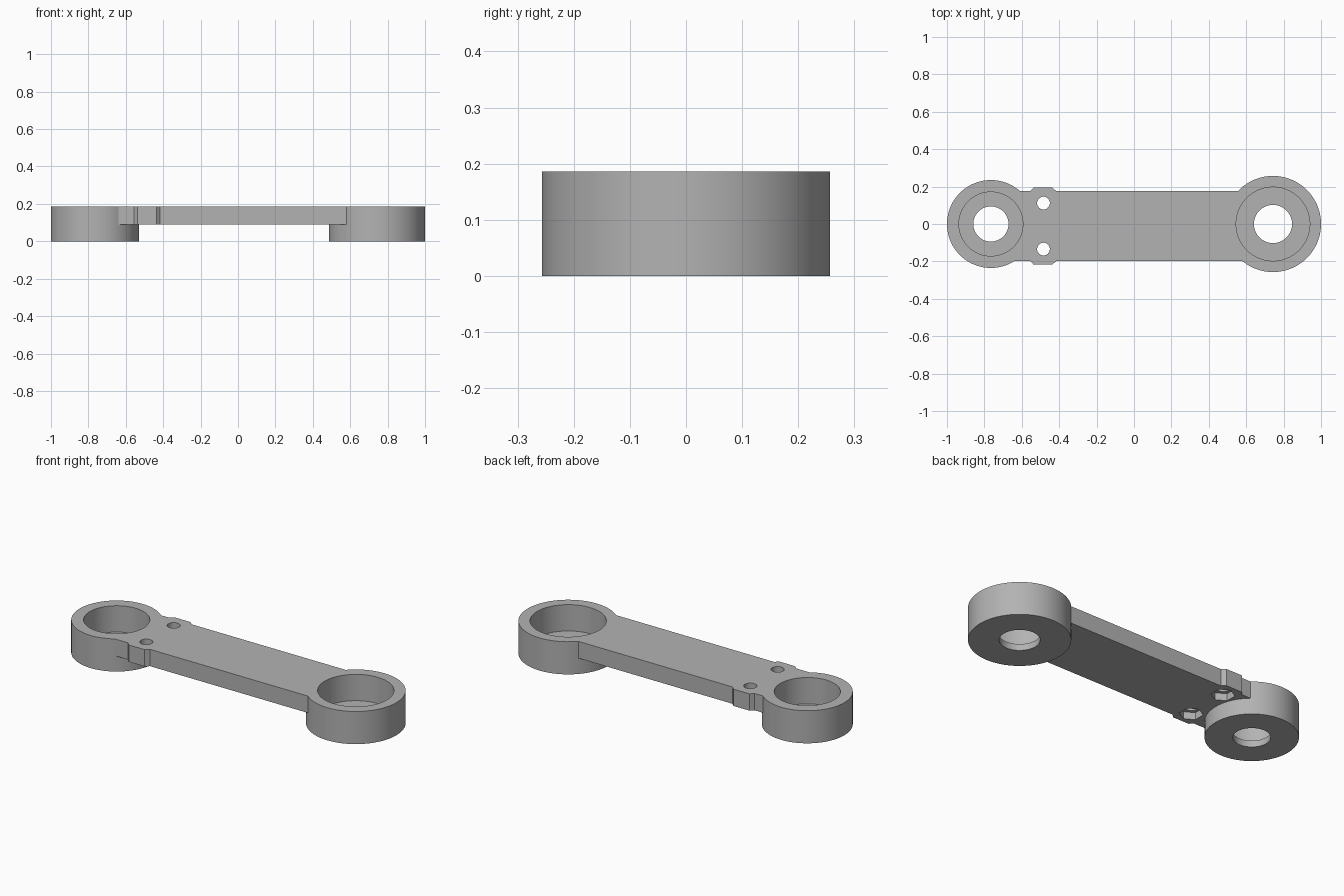
import bpy, bmesh, math

cube = bpy.data.objects.get("Cube")
if cube:
    bpy.data.objects.remove(cube, do_unlink=True)

TOP = 0.186        # top of the whole arm
BAR_BASE = 0.09    # underside of the bar
FLOOR = 0.036      # thickness left under each bearing seat
BAR_Y = -0.011     # centre line of the bar

grey = bpy.data.materials.new("plain grey")
grey.use_nodes = True
colour = (0.45, 0.45, 0.45, 1)
grey.diffuse_color = colour
grey.node_tree.nodes["Principled BSDF"].inputs["Base Color"].default_value = colour


def prism(name, points, z0, z1):
    """Extrude a flat outline from z0 to z1."""
    bm = bmesh.new()
    face = bm.faces.new([bm.verts.new((x, y, z0)) for x, y in points])
    out = bmesh.ops.extrude_face_region(bm, geom=[face])
    verts = [v for v in out["geom"] if isinstance(v, bmesh.types.BMVert)]
    bmesh.ops.translate(bm, verts=verts, vec=(0, 0, z1 - z0))
    bmesh.ops.recalc_face_normals(bm, faces=bm.faces)
    mesh = bpy.data.meshes.new(name)
    bm.to_mesh(mesh)
    bm.free()
    mesh.materials.append(grey)
    obj = bpy.data.objects.new(name, mesh)
    bpy.context.collection.objects.link(obj)
    return obj


def circle(x, y, r, n=96, turn=0.0):
    return [(x + r * math.cos(turn + math.tau * i / n),
             y + r * math.sin(turn + math.tau * i / n)) for i in range(n)]


def combine(target, tool, operation):
    """Apply a boolean and discard the tool."""
    tool.hide_render = True
    mod = target.modifiers.new(tool.name, "BOOLEAN")
    mod.operation, mod.solver, mod.object = operation, "EXACT", tool
    bpy.context.view_layer.objects.active = target
    bpy.ops.object.modifier_apply(modifier=mod.name)
    bpy.data.objects.remove(tool, do_unlink=True)


# Bar with a pair of small ears beside the screw holes
half, ear = 0.187, 0.206
edge = [(-0.765, half), (-0.555, half), (-0.537, ear),
        (-0.437, ear), (-0.416, half), (0.743, half)]
outline = [(x, BAR_Y + y) for x, y in edge]
outline += [(x, BAR_Y - y) for x, y in reversed(edge)]
arm = prism("link_arm", outline, BAR_BASE, TOP)

# Bearing rings: centre x, outer radius, seat radius, hole radius
rings = [(-0.765, 0.235, 0.171, 0.094), (0.743, 0.257, 0.197, 0.102)]
for x, outer, seat, hole in rings:
    combine(arm, prism("ring", circle(x, 0, outer), 0, TOP), "UNION")
for x, outer, seat, hole in rings:
    combine(arm, prism("seat_cutter", circle(x, 0, seat), FLOOR, 0.3), "DIFFERENCE")
    combine(arm, prism("hole_cutter", circle(x, 0, hole), -0.1, 0.1), "DIFFERENCE")

# Screw holes with hexagonal nut pockets underneath
for side in (-1, 1):
    x, y = -0.484, BAR_Y + side * 0.123
    combine(arm, prism("screw_cutter", circle(x, y, 0.034, 48), 0, 0.3), "DIFFERENCE")
    pocket = circle(x, y, 0.06, 6, math.pi / 6)
    combine(arm, prism("nut_cutter", pocket, 0.05, BAR_BASE + 0.04), "DIFFERENCE")

# Round walls smooth, edges sharp
bpy.ops.object.select_all(action="DESELECT")
arm.select_set(True)
bpy.context.view_layer.objects.active = arm
bpy.ops.object.shade_smooth_by_angle(angle=math.radians(20))
